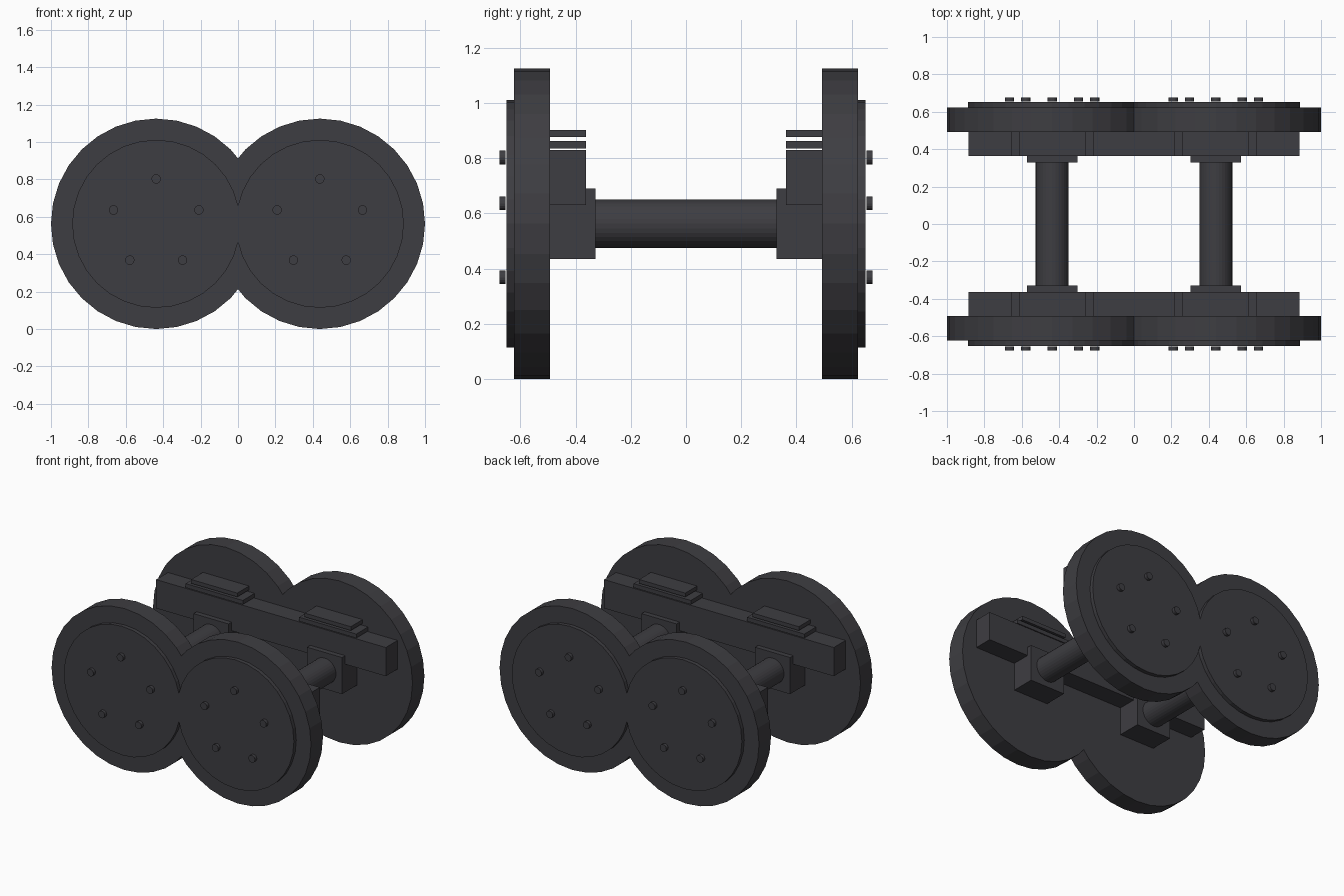
import bpy, bmesh, math
from mathutils import Matrix, Vector

if "Cube" in bpy.data.objects:
    bpy.data.objects.remove(bpy.data.objects["Cube"])

CX, CZ = 0.4375, 0.5625          # wheel centre

iron = bpy.data.materials.new("dark_iron")
iron.diffuse_color = (0.048, 0.047, 0.054, 1)
iron.use_nodes = True
iron.node_tree.nodes["Principled BSDF"].inputs["Base Color"].default_value = iron.diffuse_color


def finish(name, bm):
    """Keep the quarter at +x +y, then mirror it to all four corners."""
    for axis in (Vector((1, 0, 0)), Vector((0, 1, 0))):
        bmesh.ops.bisect_plane(bm, geom=bm.verts[:] + bm.edges[:] + bm.faces[:],
                               plane_co=(0, 0, 0), plane_no=axis, clear_inner=True)
    mesh = bpy.data.meshes.new(name)
    bm.to_mesh(mesh)
    bm.free()
    mesh.materials.append(iron)
    ob = bpy.data.objects.new(name, mesh)
    bpy.context.collection.objects.link(ob)
    mod = ob.modifiers.new("four_corners", 'MIRROR')
    mod.use_axis = (True, True, False)
    mod.merge_threshold = 0.0005


def add_disc(bm, x, z, r, y0, y1, sides=32):
    mat = (Matrix.Translation((x, (y0 + y1) / 2, z))
           @ Matrix.Rotation(math.pi / 2, 4, 'X'))
    bmesh.ops.create_cone(bm, cap_ends=True, segments=sides, radius1=r,
                          radius2=r, depth=y1 - y0, matrix=mat)


def disc(name, r, y0, y1):
    bm = bmesh.new()
    add_disc(bm, CX, CZ, r, y0, y1)
    finish(name, bm)


def box(name, x0, x1, y0, y1, z0, z1):
    bm = bmesh.new()
    mat = (Matrix.Translation(((x0 + x1) / 2, (y0 + y1) / 2, (z0 + z1) / 2))
           @ Matrix.Diagonal((x1 - x0, y1 - y0, z1 - z0, 1)))
    bmesh.ops.create_cube(bm, size=1, matrix=mat)
    finish(name, bm)


# Overlapping wheels, raised hub covers and cross axles
disc("wheels", 0.5625, 0.493, 0.624)
disc("hub_covers", 0.449, 0.624, 0.651)
disc("axles", 0.088, -0.34, 0.34)

# Five bolts on each hub cover
bm = bmesh.new()
for i in range(5):
    a = math.pi / 2 + i * math.tau / 5
    add_disc(bm, CX + 0.24 * math.cos(a), CZ + 0.24 * math.sin(a),
             0.025, 0.654, 0.676, 16)
finish("bolts", bm)

# Side beams, axle boxes and the stacked leaf springs on top
box("side_beams", -0.885, 0.885, 0.363, 0.495, 0.63, 0.83)
box("axle_boxes", CX - 0.135, CX + 0.135, 0.328, 0.495, 0.435, 0.69)
box("lower_spring_leaves", CX - 0.22, CX + 0.22, 0.363, 0.495, 0.835, 0.863)
box("upper_spring_leaves", CX - 0.178, CX + 0.178, 0.363, 0.495, 0.876, 0.903)
